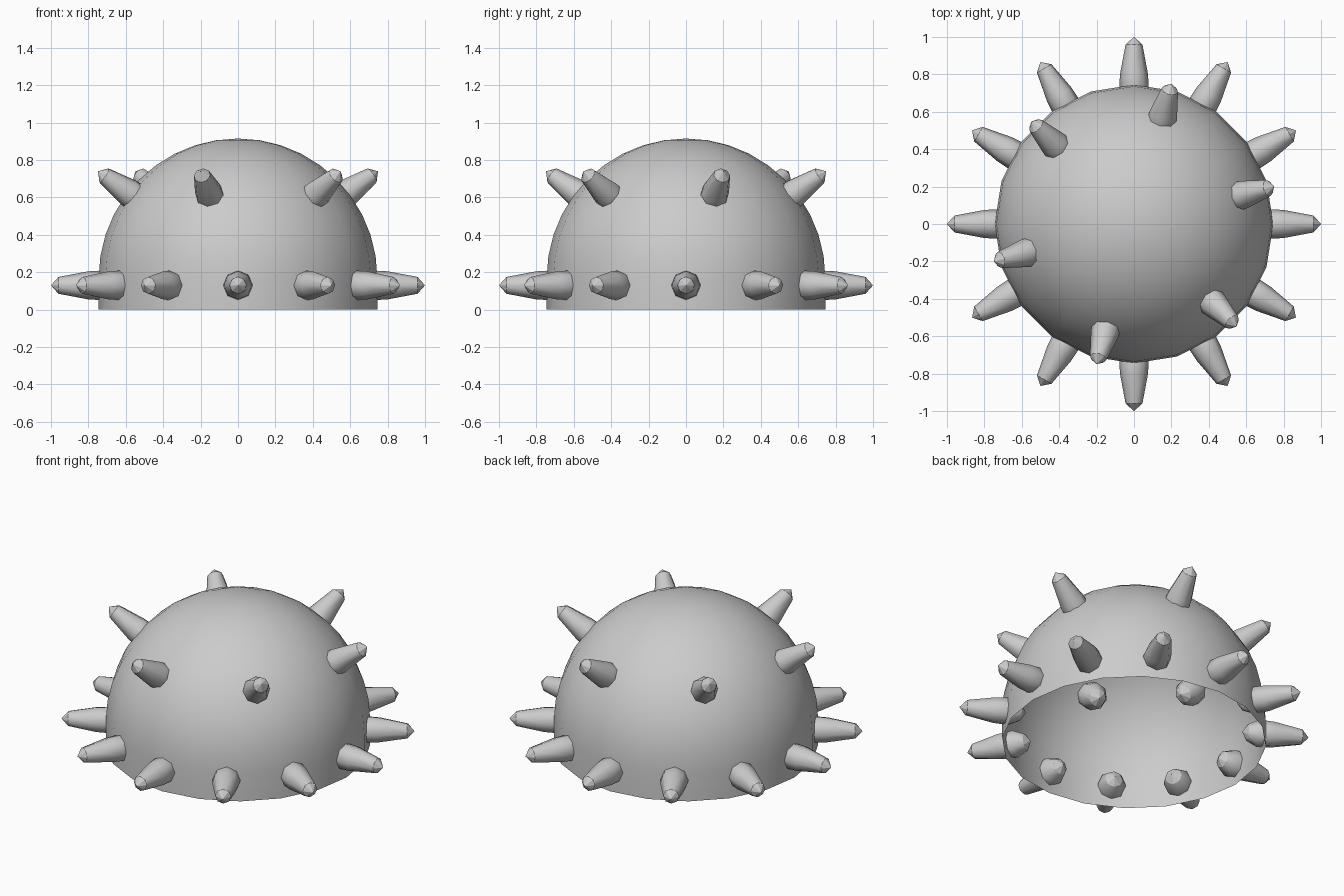
import bpy, bmesh, math
from mathutils import Matrix, Vector

cube = bpy.data.objects.get("Cube")
if cube:
    bpy.data.objects.remove(cube, do_unlink=True)

grey = bpy.data.materials.new("plain_grey")
grey.use_nodes = True
GREY = (0.6, 0.6, 0.6, 1)
grey.diffuse_color = GREY
grey.node_tree.nodes["Principled BSDF"].inputs["Base Color"].default_value = GREY


def lathe(name, profile, sides, sharp_end=False):
    """Spin (radius, height) points about z; zero radius closes to a point."""
    bm = bmesh.new()
    rings = []
    for r, h in profile:
        if r < 1e-5:
            rings.append([bm.verts.new((0, 0, h))] * sides)
        else:
            turn = [2 * math.pi * i / sides for i in range(sides)]
            rings.append([bm.verts.new((r * math.cos(a), r * math.sin(a), h)) for a in turn])
    for k, (low, high) in enumerate(zip(rings, rings[1:])):
        for i in range(sides):
            j = (i + 1) % sides
            corners = list(dict.fromkeys((low[i], low[j], high[j], high[i])))
            face = bm.faces.new(corners)
            face.smooth = not (sharp_end and k in (0, len(rings) - 2))
    mesh = bpy.data.meshes.new(name)
    bm.to_mesh(mesh)
    bm.free()
    mesh.materials.append(grey)
    return mesh


def place(name, mesh, matrix=Matrix()):
    ob = bpy.data.objects.new(name, mesh)
    bpy.context.collection.objects.link(ob)
    ob.matrix_world = matrix


# Open dome: short upright wall below a half sphere
R, WALL, STEPS = 0.745, 0.17, 10
dome = [(R, 0)]
for s in range(STEPS + 1):
    a = math.pi / 2 * s / STEPS
    dome.append((R * math.cos(a), WALL + R * math.sin(a)))
place("dome", lathe("dome", dome, 20))

# Blunt spike with its tip at the origin, pointing along z
spike = lathe("spike", [(0, -0.38), (0.05, -0.35), (0.08, -0.29), (0.075, -0.2),
                        (0.045, -0.04), (0, 0)], 8, sharp_end=True)


def spike_ring(name, count, start, tip_radius, tip_height, rise):
    for i in range(count):
        a = math.radians(start) + 2 * math.pi * i / count
        tip = Vector((tip_radius * math.cos(a), tip_radius * math.sin(a), tip_height))
        place(f"{name}_{i + 1}", spike, Matrix.Translation(tip)
              @ Matrix.Rotation(a, 4, "Z")
              @ Matrix.Rotation(math.pi / 2 - math.radians(rise), 4, "Y"))


spike_ring("lower_spike", 12, 0, 1.0, 0.13, 0)
spike_ring("upper_spike", 6, 15, 0.775, 0.74, 34)
